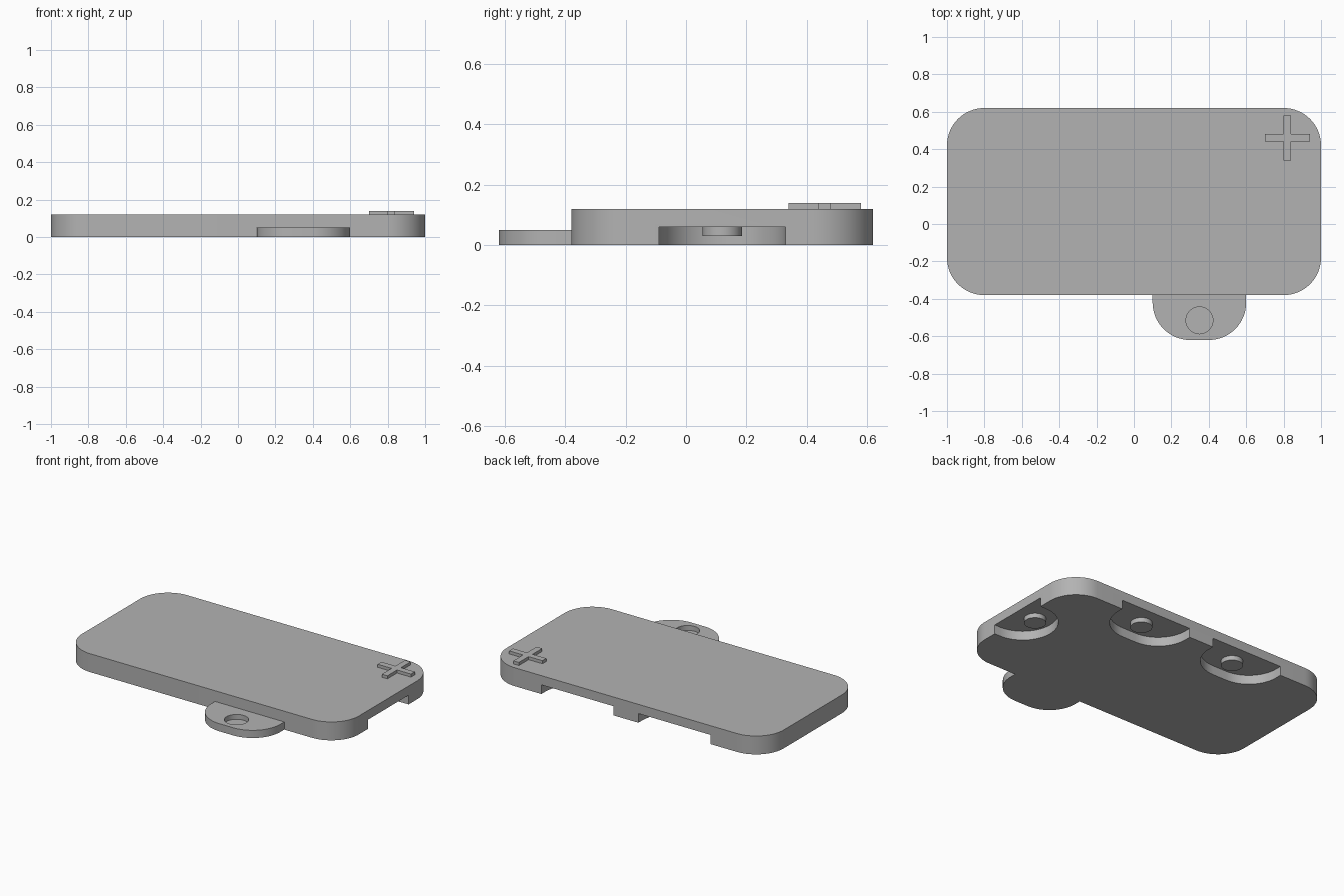
import bpy
import bmesh
from math import cos, sin, pi, radians
from mathutils import Matrix, Vector

cube = bpy.data.objects.get("Cube")
if cube:
    bpy.data.objects.remove(cube, do_unlink=True)

grey = bpy.data.materials.new("plain grey")
grey.use_nodes = True
GREY = (0.45, 0.45, 0.45, 1)
grey.diffuse_color = GREY
grey.node_tree.nodes["Principled BSDF"].inputs["Base Color"].default_value = GREY

BACK, FRONT, MID = 0.62, -0.38, 0.12   # plate edges and centre line in y
THICK, TAB_H, GAP = 0.12, 0.05, 0.01
REACH, PEG_IN, PEG_LEN = 0.24, 0.135, 0.03
RADIUS = 0.2


def arc(cx, cy, r, start, end, steps=16):
    return [(cx + r * cos(radians(start + (end - start) * i / steps)),
             cy + r * sin(radians(start + (end - start) * i / steps)))
            for i in range(steps + 1)]


def prism(name, outline, z0, z1, matrix=Matrix()):
    """Extrude a counter-clockwise outline from z0 to z1."""
    bm = bmesh.new()
    face = bm.faces.new([bm.verts.new((x, y, z0)) for x, y in outline])
    top = bmesh.ops.extrude_face_region(bm, geom=[face])["geom"]
    bmesh.ops.translate(bm, vec=(0, 0, z1 - z0),
                        verts=[g for g in top if isinstance(g, bmesh.types.BMVert)])
    bmesh.ops.remove_doubles(bm, verts=bm.verts, dist=1e-5)
    bmesh.ops.transform(bm, matrix=matrix, verts=bm.verts)
    bmesh.ops.recalc_face_normals(bm, faces=bm.faces)
    mesh = bpy.data.meshes.new(name)
    bm.to_mesh(mesh)
    bm.free()
    mesh.materials.append(grey)
    obj = bpy.data.objects.new(name, mesh)
    bpy.context.collection.objects.link(obj)
    return obj


def tongue(half, reach, r, root=0):
    """Tab outline pointing to -y, its root on the line y = root."""
    return ([(half, root), (-half, root)]
            + arc(-half + r, -reach + r, r, 180, 270)
            + arc(half - r, -reach + r, r, 270, 360))


def disc(r):
    return arc(0, 0, r, 0, 360, 48)[:-1]


def activate(obj):
    bpy.ops.object.select_all(action="DESELECT")
    obj.select_set(True)
    bpy.context.view_layer.objects.active = obj


def cut(obj, cutter):
    cutter.hide_render = True
    mod = obj.modifiers.new("cut", "BOOLEAN")
    mod.operation, mod.solver, mod.object = "DIFFERENCE", "EXACT", cutter
    activate(obj)
    bpy.ops.object.modifier_apply(modifier=mod.name)
    bpy.data.objects.remove(cutter, do_unlink=True)


# Rounded main plate
corner_x, corner_y = 1 - RADIUS, 0.5 - RADIUS
outline = []
for i, (sx, sy) in enumerate([(1, 1), (-1, 1), (-1, -1), (1, -1)]):
    outline += arc(sx * corner_x, MID + sy * corner_y, RADIUS, i * 90, i * 90 + 90)
plate = prism("plate", outline, 0, THICK)
parts = [plate]

# Pockets under the back and left edges, each with a locating peg
sockets = [("back_left", (0.35, BACK), 0, 0.25),
           ("back_right", (-0.35, BACK), 0, 0.25),
           ("left", (1, MID), -pi / 2, 0.2)]
for name, (x, y), turn, half in sockets:
    place = Matrix.Translation((x, y, 0)) @ Matrix.Rotation(turn, 4, "Z")
    shape = tongue(half + GAP, REACH + GAP, RADIUS + GAP, root=0.1)
    cut(plate, prism("pocket_cutter", shape, -0.1, TAB_H + GAP, place))
    peg_place = place @ Matrix.Translation((0, -PEG_IN, 0))
    roof = TAB_H + GAP
    parts.append(prism(name + "_peg", disc(0.065), roof - PEG_LEN, roof, peg_place))

# Front tab with a blind hole
tab_place = Matrix.Translation((0.35, FRONT, 0))
tab = prism("front_tab", tongue(0.25, REACH, RADIUS), 0, TAB_H, tab_place)
cut(tab, prism("hole_cutter", disc(0.072), TAB_H - PEG_LEN - 0.002, 0.2,
               tab_place @ Matrix.Translation((0, -PEG_IN, 0))))
parts.append(tab)

# Raised cross on the top
long, thin = 0.12, 0.02
cross = []
for i in range(4):
    turn = Matrix.Rotation(i * pi / 2, 2)
    cross += [tuple(turn @ Vector(p))
              for p in [(thin, thin), (thin, long), (-thin, long)]]
parts.append(prism("raised_cross", cross, THICK, THICK + 0.02,
                   Matrix.Translation((0.82, 0.46, 0))))

for part in parts:
    activate(part)
    bpy.ops.object.shade_smooth_by_angle(angle=radians(30))
